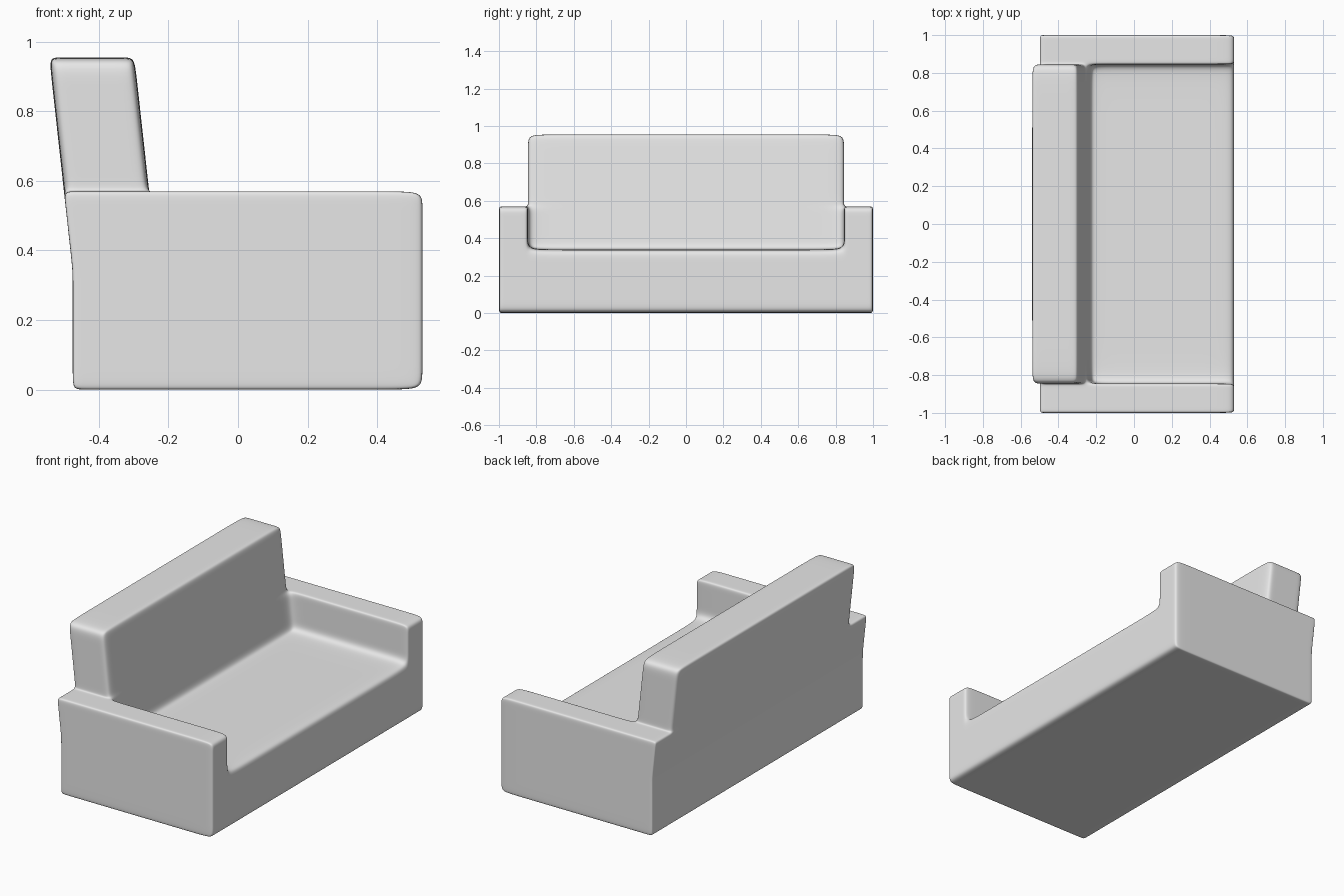
import bpy
import bmesh

if "Cube" in bpy.data.objects:
    bpy.data.objects.remove(bpy.data.objects["Cube"])

# Main dimensions: the seat faces +x, the arms sit at both ends of y
BACK_FRONT, ARM_INNER = -0.23, 0.845
SEAT_Z, ARM_Z, TOP_Z = 0.34, 0.57, 0.955
LEAN = 0.11

# Cage lines: each main line has support lines that set the corner rounding
xs = [-0.475, -0.445, -0.26, BACK_FRONT, -0.17, 0.43, 0.53]
half_y = [0.72, ARM_INNER, 0.862, 0.985, 1.0]
ys = [-y for y in reversed(half_y)] + half_y
zs = [0, 0.045, 0.29, SEAT_Z, 0.40, 0.53, ARM_Z, 0.60, 0.90, TOP_Z]


def solid(i, j, k):
    """True if the cage cell belongs to the base, an arm or the backrest."""
    if not (0 <= i < len(xs) - 1 and 0 <= j < len(ys) - 1 and 0 <= k < len(zs) - 1):
        return False
    in_back = xs[i] < BACK_FRONT
    in_arm = abs(ys[j] + ys[j + 1]) / 2 > ARM_INNER
    if zs[k] < SEAT_Z:
        return True
    if zs[k] < ARM_Z:
        return in_back or in_arm
    return in_back and not in_arm


bm = bmesh.new()
verts = {}


def corner(key):
    """Shared cage vertex; the back part leans rearward above the seat."""
    if key not in verts:
        x, y, z = xs[key[0]], ys[key[1]], zs[key[2]]
        if x < -0.1:
            x -= LEAN * max(0, z - SEAT_Z)
        verts[key] = bm.verts.new((x, y, z))
    return verts[key]


# Outer skin of the solid cells
for i in range(len(xs) - 1):
    for j in range(len(ys) - 1):
        for k in range(len(zs) - 1):
            if not solid(i, j, k):
                continue
            for axis in range(3):
                for side in (0, 1):
                    near = [i, j, k]
                    near[axis] += 2 * side - 1
                    if solid(*near):
                        continue
                    u, v = (axis + 1) % 3, (axis + 2) % 3
                    ring = []
                    for du, dv in ((0, 0), (1, 0), (1, 1), (0, 1)):
                        key = [i, j, k]
                        key[axis] += side
                        key[u] += du
                        key[v] += dv
                        ring.append(corner(tuple(key)))
                    bm.faces.new(ring if side else ring[::-1])

for face in bm.faces:
    face.smooth = True
mesh = bpy.data.meshes.new("sofa_body")
bm.to_mesh(mesh)
bm.free()

# Upholstery colour
mat = bpy.data.materials.new("light_grey")
mat.use_nodes = True
colour = (0.8, 0.8, 0.8, 1)
mat.diffuse_color = colour
mat.node_tree.nodes["Principled BSDF"].inputs["Base Color"].default_value = colour
mesh.materials.append(mat)

# Soft rounded body
sofa = bpy.data.objects.new("sofa_body", mesh)
bpy.context.collection.objects.link(sofa)
soften = sofa.modifiers.new("soft_edges", "SUBSURF")
soften.levels = soften.render_levels = 3
